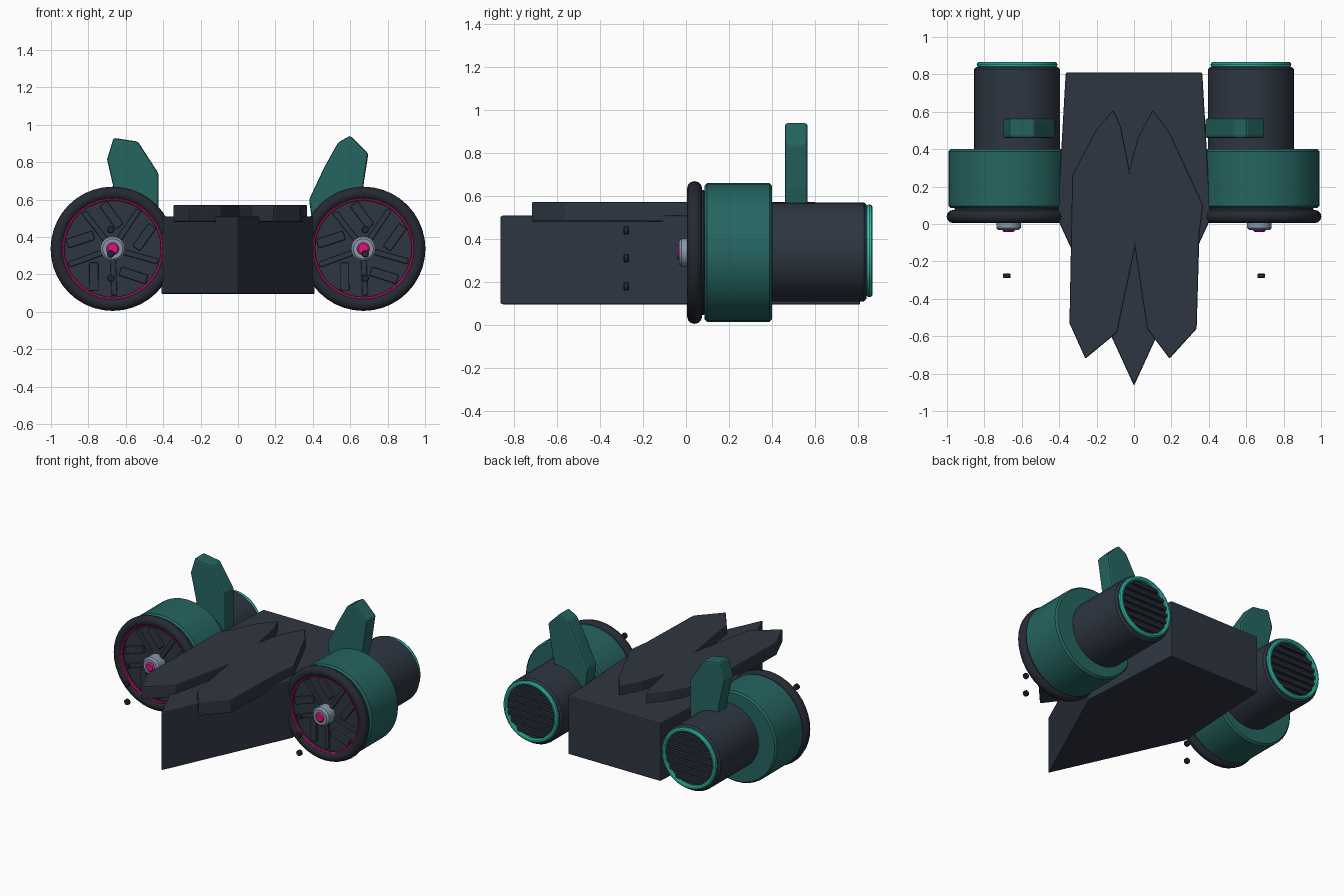
import bpy, bmesh, math
from mathutils import Matrix, Vector

cube = bpy.data.objects.get("Cube")
if cube:
    bpy.data.objects.remove(cube, do_unlink=True)


def material(name, rgb):
    m = bpy.data.materials.new(name)
    m.use_nodes = True
    m.diffuse_color = (*rgb, 1)
    m.node_tree.nodes["Principled BSDF"].inputs["Base Color"].default_value = (*rgb, 1)
    return m


SLATE = material("dark slate", (0.028, 0.037, 0.054))
BLACK = material("rim black", (0.018, 0.022, 0.031))
TEAL = material("deep teal", (0.018, 0.13, 0.12))
GLOW = material("bright turquoise", (0.035, 0.56, 0.47))
PINK = material("magenta", (0.72, 0.008, 0.21))
STEEL = material("blue grey", (0.24, 0.31, 0.40))


def finish(bm, name, mat, bevel=0, smooth=True):
    bmesh.ops.recalc_face_normals(bm, faces=bm.faces)
    mesh = bpy.data.meshes.new(name)
    bm.to_mesh(mesh)
    bm.free()
    ob = bpy.data.objects.new(name, mesh)
    bpy.context.collection.objects.link(ob)
    mesh.materials.append(mat)
    if bevel:
        mod = ob.modifiers.new("soft edges", 'BEVEL')
        mod.width, mod.segments, mod.limit_method = bevel, 2, 'ANGLE'
    if smooth:
        bpy.ops.object.select_all(action='DESELECT')
        ob.select_set(True)
        bpy.context.view_layer.objects.active = ob
        bpy.ops.object.shade_smooth_by_angle(angle=math.radians(35))
    return ob


def prism(name, outline, offset, mat, bevel=0):
    """Extrude a closed outline of 3D points along the offset vector."""
    bm = bmesh.new()
    face = bm.faces.new([bm.verts.new(p) for p in outline])
    ext = bmesh.ops.extrude_face_region(bm, geom=[face])["geom"]
    verts = [v for v in ext if isinstance(v, bmesh.types.BMVert)]
    bmesh.ops.translate(bm, verts=verts, vec=Vector(offset))
    return finish(bm, name, mat, bevel, smooth=False)


def lathe(name, profile, x, z, mat, closed=False, steps=40):
    """Spin (radius, y) points about an axis running front to back."""
    bm = bmesh.new()
    vs = [bm.verts.new((x + r, y, z)) for r, y in profile]
    edges = [bm.edges.new(p) for p in zip(vs, vs[1:])]
    if closed:
        edges.append(bm.edges.new((vs[-1], vs[0])))
    bmesh.ops.spin(bm, geom=vs + edges, cent=(x, 0, z), axis=(0, 1, 0),
                   angle=math.tau, steps=steps)
    bmesh.ops.remove_doubles(bm, verts=bm.verts, dist=0.0005)
    return finish(bm, name, mat)


def disc(name, r, y0, y1, x, z, mat, chamfer=0.008, steps=40):
    c = chamfer
    return lathe(name, [(0, y0), (r - c, y0), (r, y0 + c), (r, y1 - c),
                        (r - c, y1), (0, y1)], x, z, mat, steps=steps)


def ring(name, r, tube, y, x, z, mat, n=10):
    pts = [(r + tube * math.cos(i * math.tau / n), y + tube * math.sin(i * math.tau / n))
           for i in range(n)]
    return lathe(name, pts, x, z, mat, closed=True)


def boxes(name, specs, mat, bevel):
    """Several boxes in one object: each is centre, size, turn about y."""
    bm = bmesh.new()
    for centre, size, turn in specs:
        bmesh.ops.create_cube(bm, size=1, matrix=Matrix.Translation(centre)
                              @ Matrix.Rotation(turn, 4, 'Y') @ Matrix.Diagonal((*size, 1)))
    return finish(bm, name, mat, bevel, smooth=False)


# Arrow shaped hull
half = [(0.365, 0.81), (0.41, 0.03)]
hull = half + [(0, -0.865)] + [(-x, y) for x, y in reversed(half)]
prism("hull", [(x, y, 0.095) for x, y in hull], (0, 0, 0.415), SLATE, 0.008)

# Two feather shaped deck plates joined along the middle
deck = [(-0.26, -0.72), (-0.345, -0.53), (-0.33, 0.26), (-0.205, 0.5), (-0.11, 0.61),
        (-0.07, 0.52), (-0.025, 0.29), (0.02, 0.46), (0.1, 0.61), (0.19, 0.49),
        (0.37, 0.1), (0.35, -0.05), (0.335, -0.56), (0.19, -0.72), (0.07, -0.56),
        (0.005, -0.13), (-0.09, -0.58)]
prism("deck_plate", [(x, y, 0.48) for x, y in deck], (0, 0, 0.092), SLATE, 0.008)

WZ = 0.337
for side, sx in (("right", -1), ("left", 1)):
    wx, ex = sx * 0.67, sx * 0.625

    # Front fan housing, rim and glowing trim
    disc(side + "_fan_housing", 0.322, 0.085, 0.40, wx, WZ, TEAL, 0.012)
    ring(side + "_fan_rim", 0.297, 0.035, 0.04, wx, WZ, BLACK, 12)
    disc(side + "_fan_backing", 0.29, 0.05, 0.09, wx, WZ, SLATE)
    ring(side + "_fan_trim", 0.267, 0.009, 0.027, wx, WZ, PINK, 8)

    # Swept blades with straight spokes between them
    blades = []
    for i in range(5):
        a = i * math.tau / 5 + 0.35
        for r, da, size, twist in ((0.18, 0, (0.15, 0.03, 0.05), 0.6),
                                   (0.15, 0.63, (0.2, 0.02, 0.03), 0)):
            pos = (wx + r * math.cos(a + da), 0.045, WZ + r * math.sin(a + da))
            blades.append((pos, size, -(a + da + twist)))
    boxes(side + "_fan_blades", blades, SLATE, 0.006)

    # Hub and its coloured tip
    disc(side + "_fan_hub", 0.066, -0.033, 0.06, wx, WZ, STEEL, 0.012, 20)
    disc(side + "_hub_tip", 0.034, -0.042, 0, wx, WZ, PINK, 0.008, 16)

    # Small studs floating ahead of the fan
    for i, z in enumerate((0.18, 0.31, 0.44)):
        disc(f"{side}_stud_{i + 1}", 0.02, -0.29, -0.265, sx * 0.68, z, BLACK, 0.004, 12)

    # Rear engine with a lit exhaust ring and grille bars
    disc(side + "_engine", 0.23, 0.39, 0.84, ex, 0.34, SLATE, 0.012)
    ring(side + "_exhaust_ring", 0.2, 0.016, 0.852, ex, 0.345, GLOW)
    bars = []
    for i in range(-3, 4):
        z = i * 0.05
        bars.append(((ex, 0.848, 0.345 + z),
                     (2 * math.sqrt(0.185 ** 2 - z * z), 0.03, 0.027), 0))
    boxes(side + "_exhaust_bars", bars, BLACK, 0.006)

# Upright fins, each leaning its own way
right_fin = [(-0.70, 0.815), (-0.665, 0.93), (-0.535, 0.91), (-0.425, 0.74),
             (-0.425, 0.43), (-0.62, 0.43), (-0.66, 0.64)]
left_fin = [(0.6, 0.942), (0.535, 0.905), (0.46, 0.77), (0.38, 0.6), (0.4, 0.46),
            (0.62, 0.46), (0.665, 0.64), (0.697, 0.845)]
for name, shape in (("right_fin", right_fin), ("left_fin", left_fin)):
    prism(name, [(x, 0.46, z) for x, z in shape], (0, 0.105, 0), TEAL, 0.012)
